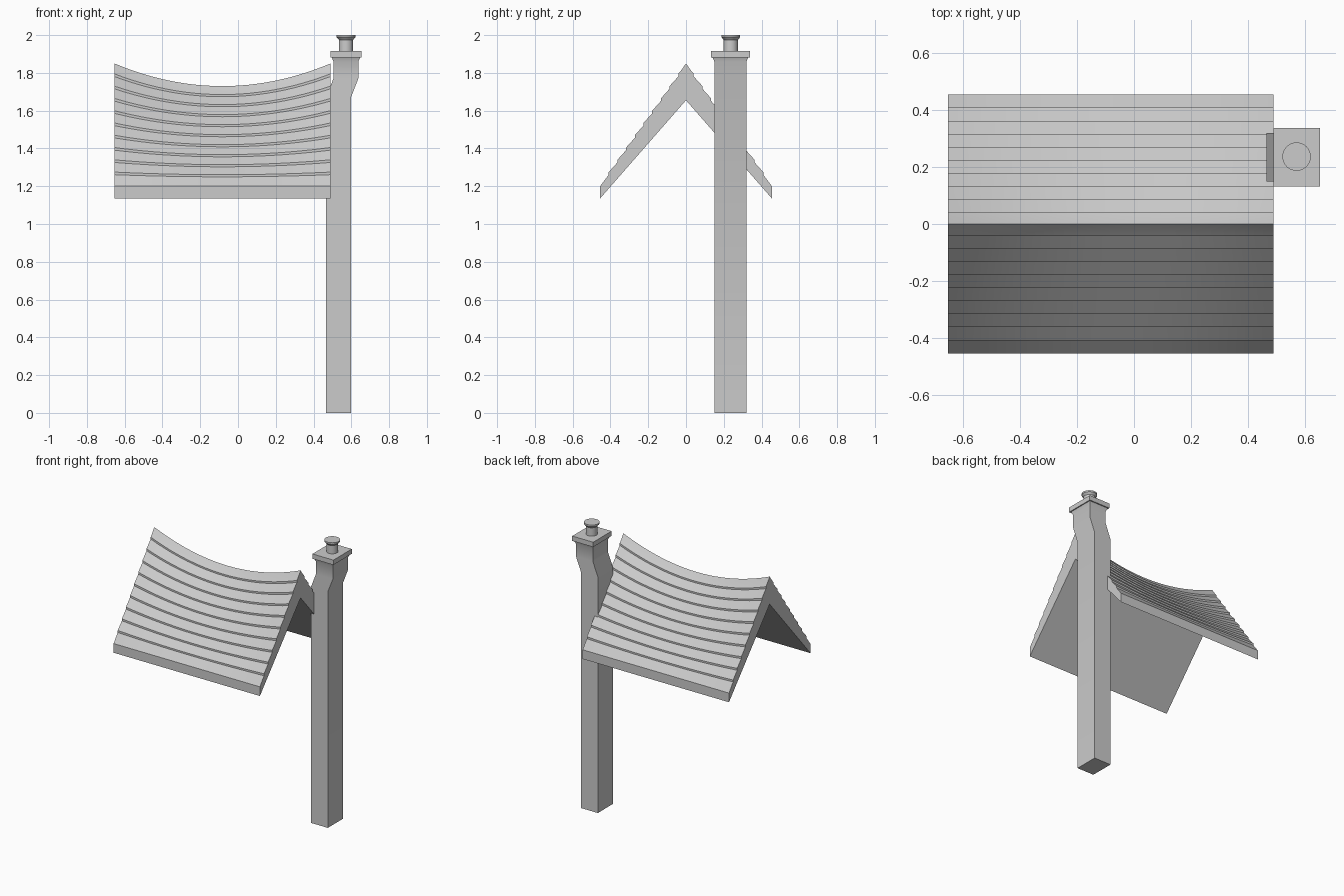
import bpy, bmesh, math

cube = bpy.data.objects.get("Cube")
if cube:
    bpy.data.objects.remove(cube, do_unlink=True)

grey = bpy.data.materials.new("light_grey")
grey.use_nodes = True
COLOUR = (0.6, 0.6, 0.6, 1)
grey.diffuse_color = COLOUR
grey.node_tree.nodes["Principled BSDF"].inputs["Base Color"].default_value = COLOUR


def loft(name, rings):
    """Skin equal-length rings of points and cap both ends."""
    bm = bmesh.new()
    loops = [[bm.verts.new(p) for p in ring] for ring in rings]
    for a, b in zip(loops, loops[1:]):
        for i in range(len(a)):
            j = (i + 1) % len(a)
            bm.faces.new((a[i], a[j], b[j], b[i]))
    bm.faces.new(loops[0][::-1])
    bm.faces.new(loops[-1])
    bmesh.ops.recalc_face_normals(bm, faces=bm.faces)
    mesh = bpy.data.meshes.new(name)
    bm.to_mesh(mesh)
    bm.free()
    mesh.materials.append(grey)
    obj = bpy.data.objects.new(name, mesh)
    bpy.context.collection.objects.link(obj)
    bpy.ops.object.select_all(action="DESELECT")
    obj.select_set(True)
    bpy.context.view_layer.objects.active = obj
    bpy.ops.object.shade_smooth_by_angle(angle=math.radians(30))
    return obj


# Sagging roof: stepped plank rows above, flat slopes below
LEFT, RIGHT, HALF = 0.49, -0.655, 0.455
EAVE, RIDGE, SAG, ROWS = 1.2, 1.85, 0.12, 9
slope = [(0.023, 1.817)]
for i in range(ROWS):
    y, z = 0.041 + 0.046 * i, 1.795 - 0.065 * i
    slope += [(y, z), (y, z - 0.014)]
slope.append((HALF, EAVE))
upper = [(-y, z) for y, z in reversed(slope)] + [(0, RIDGE)] + slope
under = [(HALF, 1.135), (0, 1.655), (-HALF, 1.135)]

SEGMENTS = 24
sections = []
for s in range(SEGMENTS + 1):
    t = 2 * s / SEGMENTS - 1
    x = (LEFT + RIGHT) / 2 + t * (LEFT - RIGHT) / 2
    dip = SAG * (1 - t * t) / (RIDGE - EAVE)
    sections.append([(x, y, z - dip * (z - EAVE)) for y, z in upper]
                    + [(x, y, z) for y, z in under])
loft("roof", sections)


# Chimney: straight shaft, offset neck and flared square cap
def rectangle(cx, hx, hy, z, cy=0.235):
    return [(cx + sx * hx, cy + sy * hy, z)
            for sx, sy in ((-1, -1), (1, -1), (1, 1), (-1, 1))]


loft("chimney_shaft", [
    rectangle(0.532, 0.066, 0.085, 0),
    rectangle(0.532, 0.066, 0.085, 1.67),
    rectangle(0.571, 0.066, 0.085, 1.77),
    rectangle(0.571, 0.066, 0.085, 1.86),
    rectangle(0.572, 0.076, 0.096, 1.885),
])
loft("chimney_cap", [rectangle(0.572, 0.082, 0.103, z) for z in (1.882, 1.916)])

# Round pot with a flared rim
SIDES = 32
pot = []
for radius, z in ((0.038, 1.91), (0.038, 1.975), (0.048, 1.987), (0.05, 1.989), (0.05, 2.0)):
    angles = [math.tau * k / SIDES for k in range(SIDES)]
    pot.append([(0.572 + radius * math.cos(a), 0.237 + radius * math.sin(a), z)
                for a in angles])
loft("chimney_pot", pot)
